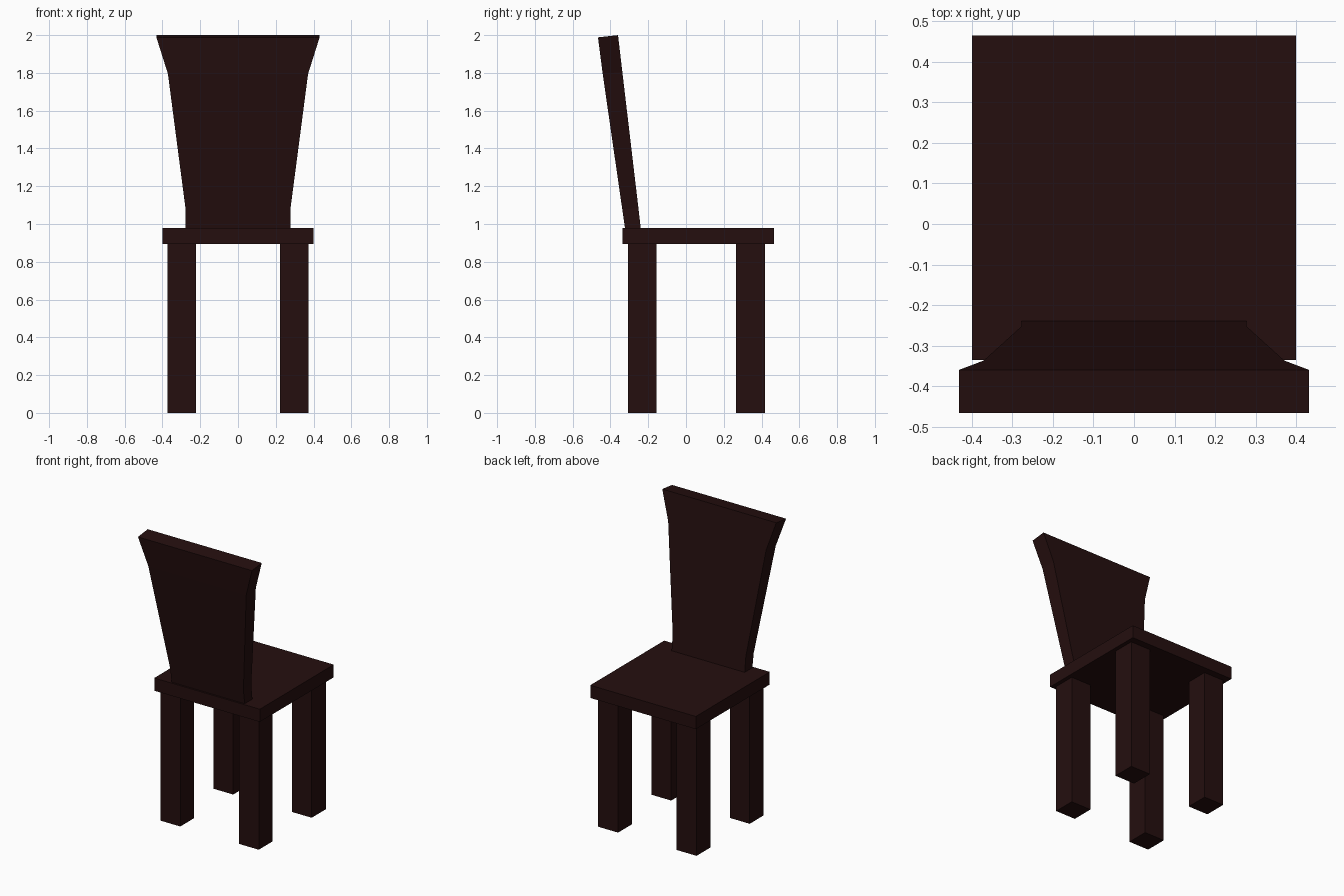
import bpy, bmesh

if "Cube" in bpy.data.objects:
    bpy.data.objects.remove(bpy.data.objects["Cube"])

wood = bpy.data.materials.new("dark mahogany")
wood.diffuse_color = (0.018, 0.0045, 0.0045, 1)
wood.use_nodes = True
wood.node_tree.nodes["Principled BSDF"].inputs["Base Color"].default_value = wood.diffuse_color


def finish(name, bm):
    bmesh.ops.recalc_face_normals(bm, faces=bm.faces)
    mesh = bpy.data.meshes.new(name)
    bm.to_mesh(mesh)
    bm.free()
    mesh.materials.append(wood)
    ob = bpy.data.objects.new(name, mesh)
    bpy.context.collection.objects.link(ob)
    return ob


def box(name, lo, hi):
    bm = bmesh.new()
    bmesh.ops.create_cube(bm, size=1)
    for v in bm.verts:
        v.co = [(a + b) / 2 + c * (b - a) for a, b, c in zip(lo, hi, v.co)]
    return finish(name, bm)


# Seat slab
box("seat", (-0.40, -0.335, 0.893), (0.40, 0.465, 0.98))

# Four square legs
for y0, y1, end in ((-0.308, -0.157, "back"), (0.265, 0.418, "front")):
    for x0, x1, side in ((-0.373, -0.222, "left"), (0.222, 0.373, "right")):
        box(f"{end}_{side}_leg", (x0, y0, 0), (x1, y1, 0.893))

# Leaning backrest: stacked sections (half width, rear y, rear z, inner y, inner z)
sections = [
    (0.277, -0.322, 0.972, -0.239, 0.972),
    (0.277, -0.337, 1.075, -0.252, 1.085),
    (0.371, -0.441, 1.795, -0.337, 1.805),
    (0.432, -0.466, 1.988, -0.360, 2.000),
]
bm = bmesh.new()
rings = []
for w, yr, zr, yi, zi in sections:
    rings.append([bm.verts.new(c) for c in
                  ((-w, yr, zr), (w, yr, zr), (w, yi, zi), (-w, yi, zi))])
for a, b in zip(rings, rings[1:]):
    for i in range(4):
        j = (i + 1) % 4
        bm.faces.new((a[i], a[j], b[j], b[i]))
bm.faces.new(rings[0][::-1])
bm.faces.new(rings[-1])
finish("backrest", bm)
